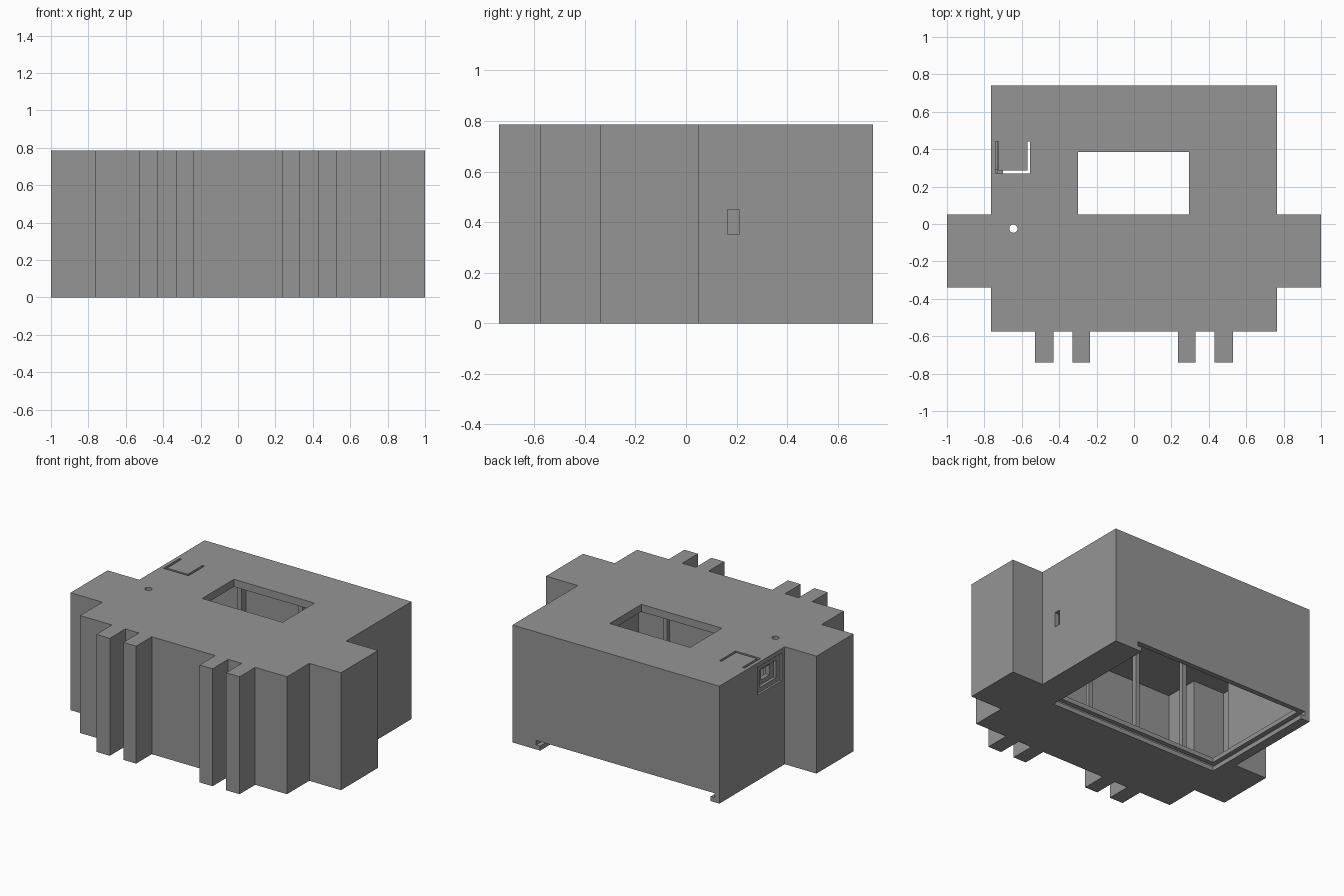
import bpy, bmesh, math

if "Cube" in bpy.data.objects:
    bpy.data.objects.remove(bpy.data.objects["Cube"])

grey = bpy.data.materials.new("plain grey")
grey.diffuse_color = (0.3, 0.3, 0.3, 1)
grey.use_nodes = True
grey.node_tree.nodes["Principled BSDF"].inputs["Base Color"].default_value = grey.diffuse_color
H = 0.785      # overall height
WALL = 0.035   # shell thickness


def prism(name, outline, z0, z1):
    """Upright prism from an xy outline."""
    bm = bmesh.new()
    face = bm.faces.new([bm.verts.new((x, y, z0)) for x, y in outline])
    top = bmesh.ops.extrude_face_region(bm, geom=[face])["geom"]
    bmesh.ops.translate(bm, vec=(0, 0, z1 - z0),
                        verts=[v for v in top if isinstance(v, bmesh.types.BMVert)])
    bmesh.ops.recalc_face_normals(bm, faces=bm.faces)
    mesh = bpy.data.meshes.new(name)
    bm.to_mesh(mesh)
    bm.free()
    mesh.materials.append(grey)
    obj = bpy.data.objects.new(name, mesh)
    bpy.context.collection.objects.link(obj)
    return obj


def box(name, x0, x1, y0, y1, z0, z1):
    return prism(name, [(x0, y0), (x1, y0), (x1, y1), (x0, y1)], z0, z1)


def cut(target, cutter):
    """Subtract the cutter and keep it only as a hidden helper."""
    mod = target.modifiers.new(cutter.name, 'BOOLEAN')
    mod.operation = 'DIFFERENCE'
    mod.solver = 'EXACT'
    mod.object = cutter
    cutter.hide_render = True
    cutter.hide_viewport = False
    cutter.display_type = 'WIRE'
    with bpy.context.temp_override(object=target, active_object=target):
        bpy.ops.object.modifier_apply(modifier=mod.name)
    bpy.data.objects.remove(cutter)


# Outer shell: block with side wings and four front prongs
right = [(0.235, -0.575), (0.235, -0.74), (0.33, -0.74), (0.33, -0.575),
         (0.43, -0.575), (0.43, -0.74), (0.53, -0.74), (0.53, -0.575),
         (0.765, -0.575), (0.765, -0.34), (1.0, -0.34), (1.0, 0.05),
         (0.765, 0.05), (0.765, 0.74)]
shell = prism("shell", right + [(-x, y) for x, y in reversed(right)], 0, H)

# Hollow inside, following the block and its wings
half = [(0.73, -0.54), (0.73, -0.305), (0.965, -0.305), (0.965, 0.015),
        (0.73, 0.015), (0.73, 0.705)]
cut(shell, prism("cavity", half + [(-x, y) for x, y in reversed(half)], 0.09, H - 0.05))

# Bottom opening with a slide-in lid groove that runs out through the back
cut(shell, box("bottom_opening", -0.70, 0.56, -0.09, 0.8, -0.1, 0.045))
cut(shell, box("upper_opening", -0.70, 0.56, -0.09, 0.705, 0.04, 0.12))
cut(shell, box("lid_groove", -0.73, 0.59, -0.12, 0.8, 0.03, 0.06))

# Top window and small round hole
cut(shell, box("top_window", -0.3, 0.295, 0.05, 0.385, 0.6, 0.9))
cut(shell, prism("round_hole", [(-0.645 + 0.022 * math.cos(i * math.pi / 12),
                                 -0.025 + 0.022 * math.sin(i * math.pi / 12))
                                for i in range(24)], 0.6, 0.9))

# U-shaped slot in the top
u = [(-0.74, 0.27), (-0.555, 0.27), (-0.555, 0.44), (-0.57, 0.44),
     (-0.57, 0.285), (-0.725, 0.285), (-0.725, 0.44), (-0.74, 0.44)]
cut(shell, prism("u_slot", u, 0.7, 0.9))

# Small opening on the right side, stepped port on the left side
cut(shell, box("side_opening", 0.7, 0.8, 0.165, 0.21, 0.35, 0.45))
cut(shell, box("port_recess", -0.8, -0.75, 0.08, 0.33, 0.57, 0.755))
cut(shell, box("port_hole", -0.8, -0.70, 0.12, 0.29, 0.60, 0.72))

# Plug frame inside the port
frame = box("port_frame", -0.73, -0.70, 0.10, 0.31, 0.58, 0.735)
cut(frame, box("frame_hole", -0.8, -0.6, 0.16, 0.25, 0.63, 0.70))

# Thin support posts inside
for x in (0.24, -0.13, -0.50):
    box("support_post", x - 0.015, x + 0.015, -0.15, -0.12, 0.09, H - 0.05)
for x in (-0.45, 0.0, 0.45):
    box("back_rib", x - 0.015, x + 0.015, 0.66, 0.705, 0.15, H - 0.05)
